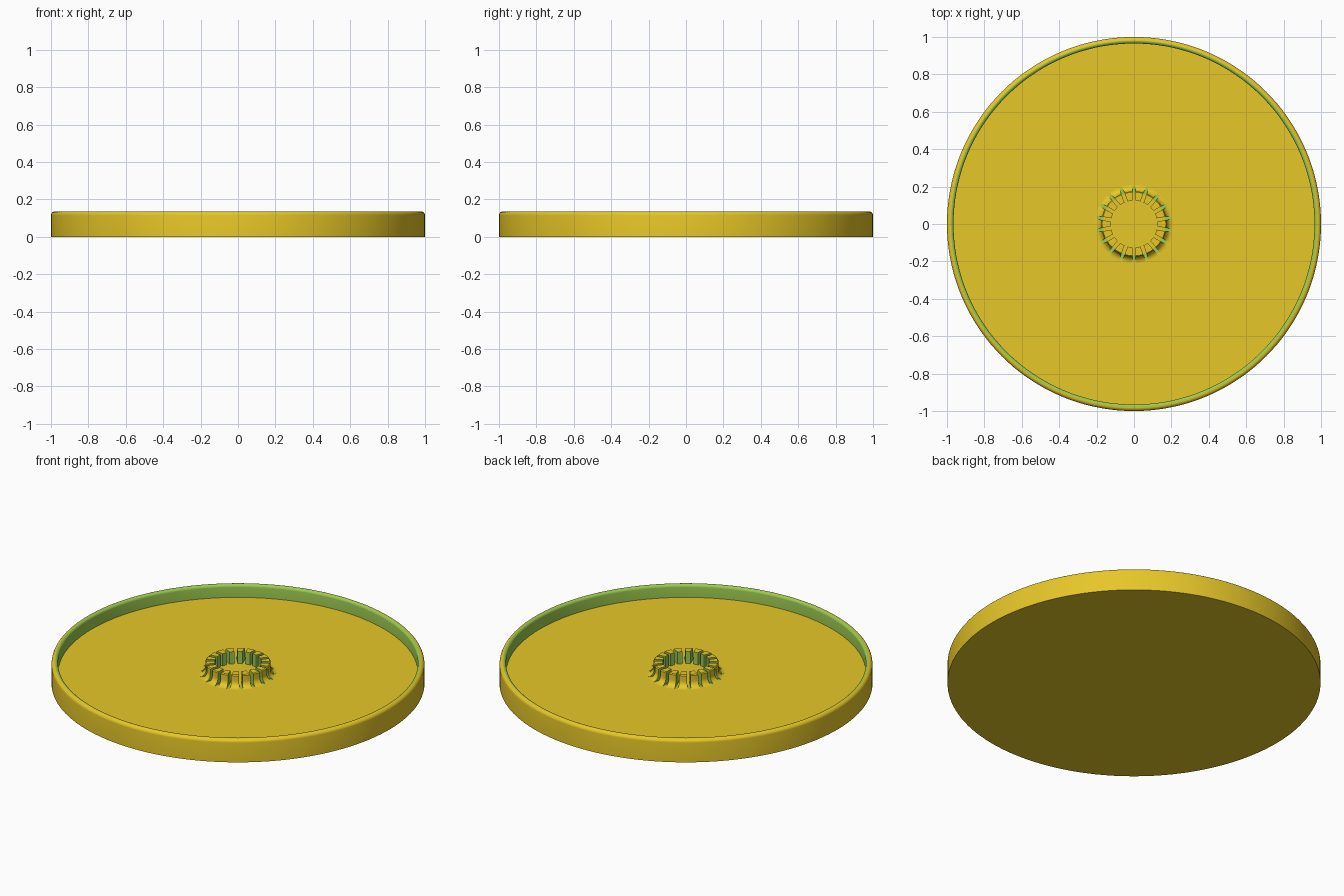
import bpy, bmesh, math
from math import sin, cos, pi, radians

if "Cube" in bpy.data.objects:
    bpy.data.objects.remove(bpy.data.objects["Cube"])

FLOOR, TOP = 0.06, 0.135
SLOTS, SLOT_W = 18, 0.018


def material(name, rgb):
    m = bpy.data.materials.new(name)
    m.diffuse_color = (*rgb, 1)
    m.use_nodes = True
    m.node_tree.nodes["Principled BSDF"].inputs["Base Color"].default_value = m.diffuse_color
    return m


YELLOW = material("yellow", (0.947, 0.679, 0.025))
GREEN = material("green", (0.337, 0.597, 0.082))


def arc(cx, cz, rx, rz, a0, a1, n):
    """Points on an elliptical arc, angles in degrees."""
    angles = [radians(a0 + (a1 - a0) * i / n) for i in range(n + 1)]
    return [(cx + rx * cos(a), cz + rz * sin(a)) for a in angles]


def finish(bm, name):
    bmesh.ops.recalc_face_normals(bm, faces=bm.faces)
    me = bpy.data.meshes.new(name)
    bm.to_mesh(me)
    bm.free()
    me.materials.append(YELLOW)
    me.materials.append(GREEN)
    ob = bpy.data.objects.new(name, me)
    bpy.context.collection.objects.link(ob)
    bpy.ops.object.select_all(action='DESELECT')
    ob.select_set(True)
    bpy.context.view_layer.objects.active = ob
    bpy.ops.object.shade_smooth_by_angle(angle=radians(35))
    return ob


# Tray: flat disc with a rounded rim, green on the inside of the rim
profile = [(1, 0)] + arc(0.98, 0.115, 0.02, 0.02, 0, 90, 6)
green_from = len(profile) - 1
profile += arc(0.98, 0.12, 0.015, 0.015, 90, 180, 5)[1:] + [(0.965, FLOOR)]
N = 144
bm = bmesh.new()
rings = [[bm.verts.new((r * cos(2 * pi * i / N), r * sin(2 * pi * i / N), z))
          for i in range(N)] for r, z in profile]
for k in range(len(rings) - 1):
    for i in range(N):
        j = (i + 1) % N
        f = bm.faces.new((rings[k][i], rings[k][j], rings[k + 1][j], rings[k + 1][i]))
        f.material_index = int(k >= green_from)
bm.faces.new(rings[0][::-1])
bm.faces.new(rings[-1])
finish(bm, "tray")

# Hub: ring of teeth with a flared foot, green bore and slot sides
tooth = [(0.125, FLOOR), (0.125, TOP - 0.003), (0.170, TOP - 0.003), (0.175, TOP - 0.008)]
tooth += arc(0.21, FLOOR + 0.036, 0.035, 0.035, 180, 270, 7)
STEPS = 4
bm = bmesh.new()
for s in range(SLOTS):
    mid = 2 * pi * s / SLOTS
    cols = []
    for i in range(STEPS + 1):
        t = 2 * i / STEPS - 1
        col = []
        for r, z in tooth:
            a = mid + t * (pi / SLOTS - math.asin(SLOT_W / 2 / r))
            col.append(bm.verts.new((r * cos(a), r * sin(a), z)))
        cols.append(col)
    for c0, c1 in zip(cols, cols[1:]):
        for k in range(len(tooth) - 1):
            f = bm.faces.new((c0[k], c0[k + 1], c1[k + 1], c1[k]))
            f.material_index = int(k == 0)
    for col in (cols[0][::-1], cols[-1]):
        bm.faces.new(col).material_index = 1
finish(bm, "toothed_hub")

# Thin green strips on the outer floor of each slot
bm = bmesh.new()
for s in range(SLOTS):
    a = 2 * pi * (s + 0.5) / SLOTS
    w = SLOT_W / 2
    quad = [(0.165, -w), (0.2, -w), (0.2, w), (0.165, w)]
    bm.faces.new([bm.verts.new((x * cos(a) - y * sin(a), x * sin(a) + y * cos(a), FLOOR + 0.002))
                  for x, y in quad]).material_index = 1
finish(bm, "slot_floors")
